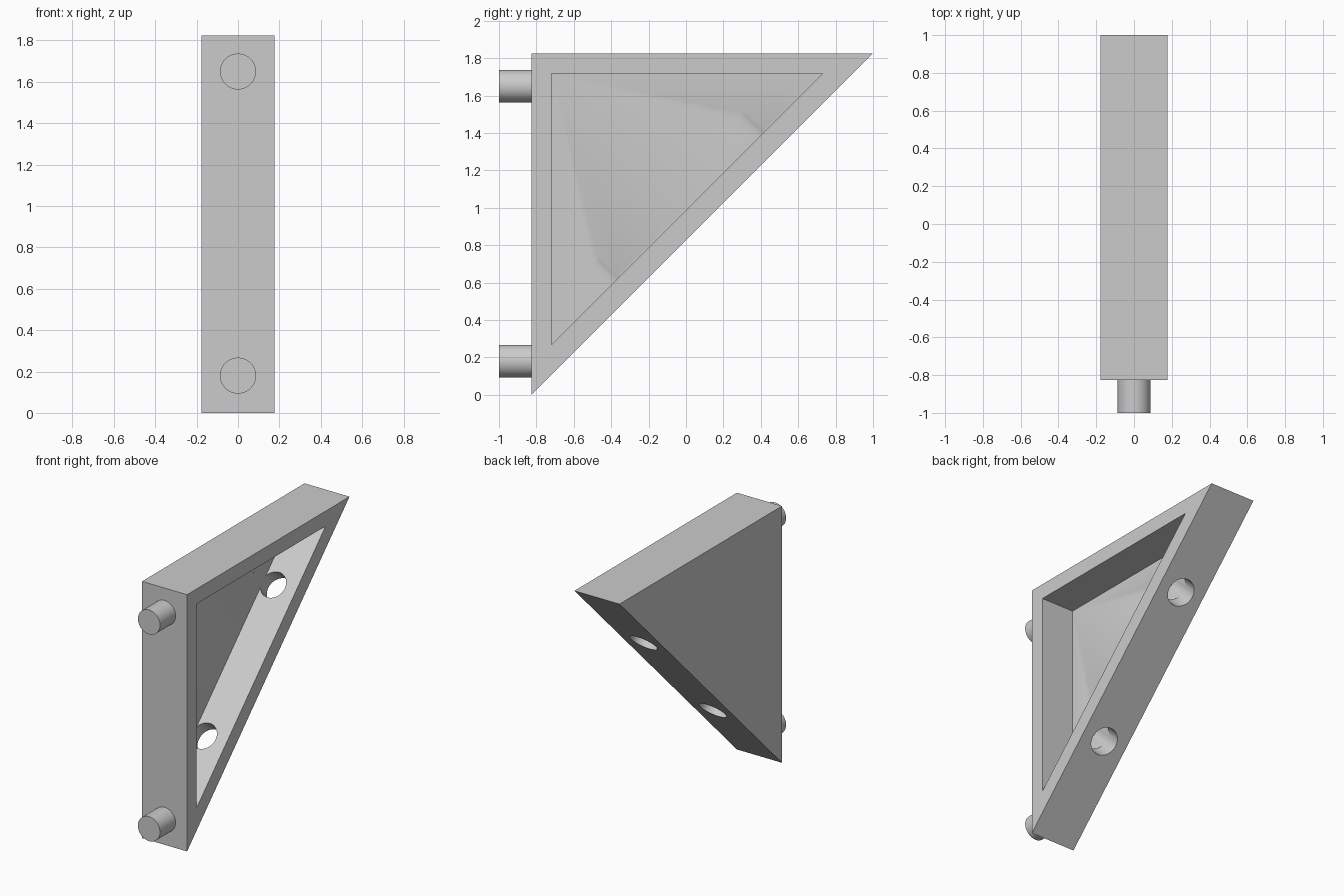
import bpy
import bmesh
from math import radians
from mathutils import Vector

cube = bpy.data.objects.get("Cube")
if cube:
    bpy.data.objects.remove(cube, do_unlink=True)

grey = bpy.data.materials.new("light_grey")
grey.use_nodes = True
grey.diffuse_color = (0.6, 0.6, 0.6, 1)
grey.node_tree.nodes["Principled BSDF"].inputs["Base Color"].default_value = (0.6, 0.6, 0.6, 1)

HALF = 0.177     # half the bracket width
RIM = 0.107      # wall thickness
FRONT = -0.825   # mounting face
TOP = 1.825
SEGMENTS = 64


def make_object(name, bm):
    bmesh.ops.recalc_face_normals(bm, faces=bm.faces)
    mesh = bpy.data.meshes.new(name)
    bm.to_mesh(mesh)
    bm.free()
    mesh.materials.append(grey)
    obj = bpy.data.objects.new(name, mesh)
    bpy.context.collection.objects.link(obj)
    return obj


def triangle_prism(name, front, top, leg, x0, x1):
    """Right triangle with equal legs, extruded along x."""
    bm = bmesh.new()
    profile = [(front, top - leg), (front + leg, top), (front, top)]
    face = bm.faces.new([bm.verts.new((x0, y, z)) for y, z in profile])
    grown = bmesh.ops.extrude_face_region(bm, geom=[face])["geom"]
    verts = [v for v in grown if isinstance(v, bmesh.types.BMVert)]
    bmesh.ops.translate(bm, vec=(x1 - x0, 0, 0), verts=verts)
    return make_object(name, bm)


def round_bar(name, start, end, r_start, r_end):
    """Cylinder or tapered bar between two points."""
    axis = end - start
    bm = bmesh.new()
    bmesh.ops.create_cone(bm, cap_ends=True, segments=SEGMENTS, radius1=r_start,
                          radius2=r_end, depth=axis.length)
    obj = make_object(name, bm)
    turn = axis.to_track_quat("Z", "Y").to_matrix().to_4x4()
    turn.translation = (start + end) / 2
    obj.data.transform(turn)
    return obj


def select_only(obj):
    bpy.ops.object.select_all(action="DESELECT")
    obj.select_set(True)
    bpy.context.view_layer.objects.active = obj


def cut(target, cutter):
    cutter.hide_render = True
    mod = target.modifiers.new("cut", "BOOLEAN")
    mod.operation = "DIFFERENCE"
    mod.solver = "EXACT"
    mod.object = cutter
    select_only(target)
    bpy.ops.object.modifier_apply(modifier=mod.name)
    bpy.data.objects.remove(cutter, do_unlink=True)


# Triangular body with a pocket open on one side
body = triangle_prism("bracket_body", FRONT, TOP, TOP, -HALF, HALF)
cut(body, triangle_prism("pocket_cutter", FRONT + RIM, TOP - RIM, 1.45, -0.08, HALF + 0.1))

# Tapered sockets through the sloping wall, grazing the pocket floor
inward = Vector((0, -1, 1)).normalized()
for along in (0.287, 0.713):
    mouth = Vector((0, FRONT + along * TOP, along * TOP))
    cut(body, round_bar("socket_cutter", mouth - inward * 0.02, mouth + inward * 0.26,
                        0.097, 0.085))

# Pegs on the mounting face
parts = [body]
for name, z in (("lower_peg", 0.18), ("upper_peg", 1.65)):
    parts.append(round_bar(name, Vector((0, FRONT + 0.04, z)), Vector((0, -1, z)),
                           0.087, 0.087))

for part in parts:
    select_only(part)
    bpy.ops.object.shade_smooth_by_angle(angle=radians(30))
